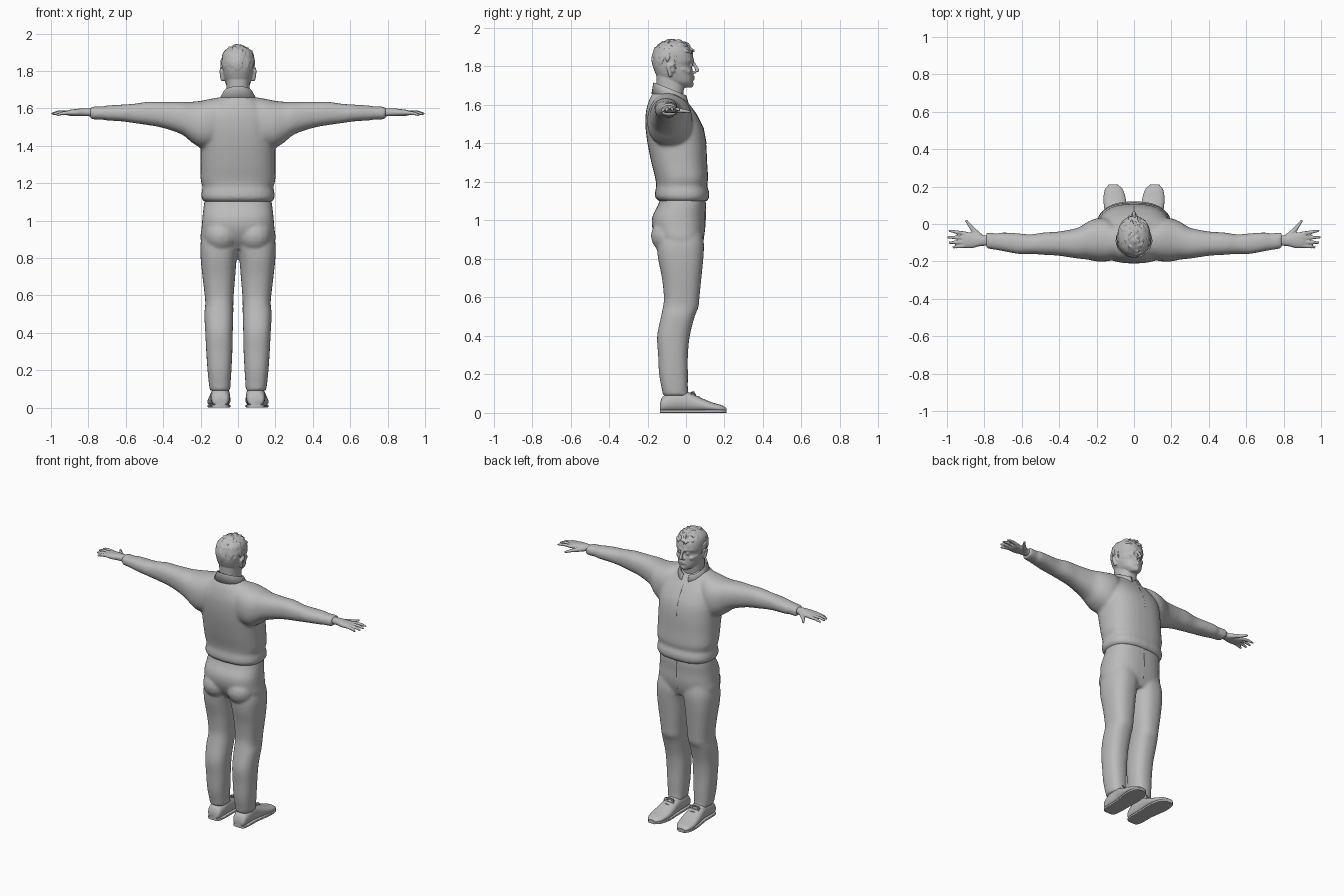
import bpy, bmesh, math, random
from mathutils import Vector, Matrix

random.seed(4)
if "Cube" in bpy.data.objects:
    bpy.data.objects.remove(bpy.data.objects["Cube"], do_unlink=True)

grey = bpy.data.materials.new("plain grey")
grey.use_nodes = True
tone = (0.5, 0.5, 0.5, 1)
grey.diffuse_color = tone
grey.node_tree.nodes["Principled BSDF"].inputs["Base Color"].default_value = tone

CM = 0.01
ORDER = {"x": (0, 1, 2), "y": (1, 0, 2), "z": (2, 0, 1)}


def spline(rows, steps=4):
    """Catmull-Rom interpolation between table rows."""
    out = []
    for i in range(len(rows) - 1):
        p0, p1 = rows[max(i - 1, 0)], rows[i]
        p2, p3 = rows[i + 1], rows[min(i + 2, len(rows) - 1)]
        for s in range(steps):
            t = s / steps
            out.append([b + t * ((c - a) / 2 + t * ((2 * a - 5 * b + 4 * c - d) / 2
                        + t * (3 * b - a - 3 * c + d) / 2))
                        for a, b, c, d in zip(p0, p1, p2, p3)])
    return out + [list(rows[-1])]


def skin(bm, loops):
    """Closed surface over rings of points given in centimetres."""
    rings = [[bm.verts.new(Vector(p) * CM) for p in loop] for loop in loops]
    for lo, hi in zip(rings, rings[1:]):
        for k in range(len(lo)):
            n = (k + 1) % len(lo)
            bm.faces.new((lo[k], lo[n], hi[n], hi[k]))
    bm.faces.new(rings[0])
    bm.faces.new(rings[-1])


def loft(bm, axis, rows, power=2.3, sides=32):
    """Skin through rounded sections (position, min, max, min, max)."""
    loops = []
    for t, a0, a1, b0, b1 in spline(rows):
        loop = []
        for k in range(sides):
            ang = math.tau * k / sides
            c, s = math.cos(ang), math.sin(ang)
            u = math.copysign(abs(c) ** (2 / power), c)
            v = math.copysign(abs(s) ** (2 / power), s)
            co = [0, 0, 0]
            vals = (t, (a0 + a1 + u * (a1 - a0)) / 2, (b0 + b1 + v * (b1 - b0)) / 2)
            for slot, val in zip(ORDER[axis], vals):
                co[slot] = val
            loop.append(co)
        loops.append(loop)
    skin(bm, loops)


def sym(rows):
    return [(z, -w, w, y0, y1) for z, w, y0, y1 in rows]


def ball(bm, p, r, stretch=(1, 1, 1)):
    m = Matrix.Translation(Vector(p) * CM) @ Matrix.Diagonal((*stretch, 1))
    bmesh.ops.create_uvsphere(bm, u_segments=16, v_segments=10, radius=r * CM, matrix=m)


def limb(bm, a, b, ra, rb, sides=8):
    """Tapered capsule between two points."""
    a, b = Vector(a), Vector(b)
    turn = (b - a).to_track_quat("Z", "Y")
    loops = []
    for end, r, tilts in ((a, ra, (-80, -40, 0)), (b, rb, (0, 40, 80))):
        for tilt in map(math.radians, tilts):
            w, h = r * math.cos(tilt), r * math.sin(tilt)
            loops.append([end + turn @ Vector((w * math.cos(math.tau * k / sides),
                                               w * math.sin(math.tau * k / sides), h))
                          for k in range(sides)])
    skin(bm, loops)


def chain(bm, pts, r):
    for a, b in zip(pts, pts[1:]):
        limb(bm, a, b, r, r)


def mirror(bm):
    dup = bmesh.ops.duplicate(bm, geom=bm.verts[:] + bm.edges[:] + bm.faces[:])
    for v in dup["geom"]:
        if isinstance(v, bmesh.types.BMVert):
            v.co.x = -v.co.x


def finish(name, bm, voxel=0, relax=4, thick=0):
    if not voxel:
        bmesh.ops.recalc_face_normals(bm, faces=bm.faces[:])
    me = bpy.data.meshes.new(name)
    bm.to_mesh(me)
    bm.free()
    me.materials.append(grey)
    me.shade_smooth()
    ob = bpy.data.objects.new(name, me)
    bpy.context.collection.objects.link(ob)
    if voxel:
        rem = ob.modifiers.new("fuse", "REMESH")
        rem.mode, rem.voxel_size, rem.use_smooth_shade = "VOXEL", voxel * CM, True
        sm = ob.modifiers.new("relax", "SMOOTH")
        sm.factor, sm.iterations = 0.5, relax
    else:
        me.set_sharp_from_angle(angle=math.radians(40))
    if thick:
        so = ob.modifiers.new("thickness", "SOLIDIFY")
        so.thickness, so.offset = thick * CM, 0


# Sweater: sleeves fused into the torso
bm = bmesh.new()
loft(bm, "x", [(4, -18, -1, 144, 166), (9, -19, 0, 140, 166), (15, -20, 3, 139, 165), (20, -20, 3, 139, 164),
               (25, -19, 1, 142, 163.5), (30, -18.5, -2, 146, 163.5), (40, -17, -4, 149.5, 163.5),
               (48, -16.5, -4.5, 151, 163.5), (55, -16, -5.5, 152, 162.5), (62, -16, -5, 153, 162),
               (70, -14.5, -4.5, 153.5, 161.5), (73, -14, -5, 154, 161), (79, -13, -4.5, 154, 161)])
mirror(bm)
loft(bm, "z", sym([(110, 18, -14, 11), (112, 19.5, -16, 12), (115, 19.5, -16, 12), (118, 19, -15.5, 11),
                   (122, 20, -16, 11.5), (130, 20, -18, 11), (140, 20, -20, 10.5), (148, 20, -21, 9),
                   (155, 19, -21, 5.5), (160, 15, -20, 2), (164, 11, -18.5, -1), (167, 7, -16.5, -3)]), 2.5)
finish("sweater", bm, 1, 5)

# Front placket seam
bm = bmesh.new()
chain(bm, [(0, 2.3, 159), (0, 5.3, 155), (0, 8.8, 148), (0, 10.3, 140)], 0.4)
finish("placket", bm)

# Folded shirt collar, open at the throat
bm = bmesh.new()
strip = []
for k in range(33):
    ang = math.radians(15 + 330 * k / 32)
    f, s = math.cos(ang), math.sin(ang)
    low = 4 * max(f, 0) ** 3
    top = (7.2 * s, -8 + 8 * f, 167.5 - 3.5 * f)
    fold = (7.8 * s, -8.2 + 8.6 * f, 168 - 3.5 * f)
    edge = (10 * s, -7.8 + 9.8 * f, 164 - 1.8 * f - low)
    strip.append([bm.verts.new(Vector(p) * CM) for p in (top, fold, edge)])
for a, b in zip(strip, strip[1:]):
    for i in range(2):
        bm.faces.new((a[i], b[i], b[i + 1], a[i + 1]))
finish("collar", bm, thick=0.7)

# Trousers: two legs, seat and waist
bm = bmesh.new()
loft(bm, "z", [(9, 4, 15, -12, 1.5), (12, 4, 15.5, -12.5, 1), (20, 3.5, 16.3, -14, 1), (30, 3, 17, -14.5, 1),
               (40, 2.8, 17.5, -15, 2), (50, 2.5, 18, -13, 4.5), (55, 2.5, 17.5, -12, 6.5),
               (60, 2.3, 17.8, -11.5, 7), (70, 1.5, 19, -12.5, 8), (80, 0.6, 20, -14.5, 9),
               (88, -1, 20, -15, 9.3), (96, -1, 18, -13, 8)], 2.4)
ball(bm, (9, -9.3, 92), 9)
mirror(bm)
loft(bm, "z", sym([(85, 17, -11, 7), (90, 20, -15, 9), (96, 19.5, -17.5, 10), (102, 19, -17.5, 10),
                   (108, 18.3, -14.5, 10.3), (113, 17.5, -13, 10)]), 2.5)
finish("trousers", bm, 1, 4)

# Fly seam
bm = bmesh.new()
chain(bm, [(0, 10.1, 109), (0, 9.8, 98), (0, 8.8, 90)], 0.4)
finish("fly_seam", bm)

# Shoes with soles and laces
shoe = [(-13.5, 6.5, 12.5, 1, 5), (-12, 5, 14, 0.5, 8.5), (-7, 4.3, 14.6, 0.5, 11), (-1, 4.3, 14.6, 0.5, 11.5),
        (4, 4.2, 15.3, 0.5, 9.5), (9, 4, 16, 0.5, 7.3), (14, 4.5, 16.3, 0.5, 5.3), (18.5, 6, 15.5, 0.5, 4),
        (21, 8.7, 13.5, 1, 2.5)]
bm = bmesh.new()
loft(bm, "y", shoe)
mirror(bm)
finish("shoes", bm)
bm = bmesh.new()
loft(bm, "y", [(y, a, b, 0, 1.6) for y, a, b, lo, hi in shoe], 7)
mirror(bm)
finish("soles", bm)
bm = bmesh.new()
for y, z in ((2.5, 10.3), (4.5, 9.4), (6.5, 8.4)):
    chain(bm, [(7, y, z - 0.8), (9.5, y + 0.3, z), (12.5, y, z - 0.8)], 0.35)
for side in (-1, 1):
    chain(bm, [(9.6, 2.5, 10.6), (9.6 + side * 3, 4, 11), (9.6 + side * 3.5, 5, 9.3), (9.6, 3, 10.5)], 0.3)
mirror(bm)
finish("laces", bm)

# Hands: palm, four fingers and a thumb
bm = bmesh.new()
loft(bm, "x", [(75, -11.5, -6, 155.6, 160), (82, -11.8, -6, 155.8, 160), (86, -12.8, -5, 155.8, 159.7),
               (90, -12.8, -4.2, 156, 159.2), (92, -12, -4.6, 156.6, 158.6)])
for y, mid, tip in ((-5.1, (95, -4.3, 157.9), (98.6, -3.6, 157.2)), (-7.4, (96, -7.2, 158), (99.3, -7.1, 157.2)),
                    (-9.6, (95.5, -9.8, 157.8), (98.6, -10, 157)), (-11.7, (94, -12, 157.3), (96.5, -12.4, 156.5))):
    limb(bm, (90, y, 157.7), mid, 1.15, 1)
    limb(bm, mid, tip, 1, 0.7)
limb(bm, (82, -7, 157.4), (86.5, -2.6, 157), 1.7, 1.3)
limb(bm, (86.5, -2.6, 157), (89.7, 1.8, 156.6), 1.2, 0.75)
mirror(bm)
finish("hands", bm, 0.5, 2)

# Head: neck, skull and jaw, ears and features
bm = bmesh.new()
for p, q, r in (((8.3, -8.2, 175.5), (9, -9.2, 180), 1.1), ((9, -9.2, 180), (8.9, -6.8, 181), 0.9),
                ((8.9, -6.8, 181), (8.2, -6.4, 177.5), 0.7)):
    limb(bm, p, q, r, r)
limb(bm, (1.6, 3.6, 183), (5.6, 1.4, 183.3), 0.9, 0.8)
limb(bm, (4.8, 1.3, 177.5), (6.4, -2, 178.5), 1.4, 1.4)
ball(bm, (3.2, 2.6, 180.6), 1)
ball(bm, (1.1, 4.6, 177), 0.8)
limb(bm, (0, 4, 173.6), (2, 3.3, 173.5), 0.65, 0.4)
limb(bm, (0, 4.1, 174.8), (2, 3.4, 174.4), 0.55, 0.35)
mirror(bm)
limb(bm, (0, 3.8, 182), (0, 6, 178), 0.8, 1.05)
ball(bm, (0, 2.2, 170.8), 1.9)
loft(bm, "z", sym([(158, 6.8, -15, -2), (165, 6.4, -15, -1.5), (170, 6.2, -15.3, -1), (176, 6.3, -15.5, -2)]))
loft(bm, "z", sym([(169, 2.5, -5, 2.6), (170, 4, -8, 3.3), (172, 6, -11, 3.6), (175, 7.2, -15, 3.7),
                   (178, 8, -16.5, 3.4), (180.5, 8.3, -17.3, 3), (183, 8.7, -17.5, 3.9), (187, 8.7, -17, 3.3),
                   (190, 7.8, -15.5, 1.6), (192.5, 5, -12, -1), (193.3, 2, -9, -4)]))
finish("head", bm, 0.5, 2)

# Hair: combed tufts over the scalp, swept up at the forehead
bm = bmesh.new()
for i in range(360):
    az, h = random.uniform(-math.pi, math.pi), random.uniform(-0.75, 1)
    n = Vector((math.sin(az) * math.sqrt(1 - h * h), math.cos(az) * math.sqrt(1 - h * h), h))
    if h < 0.42 and n.y > 0.05 or h < -0.2 and n.y > -0.35:
        continue
    p = Vector((n.x * 8.8, -7 + n.y * 10.3, 183.8 + h * 9.4))
    comb = Vector((random.uniform(-0.5, 0.5), 0.8, 0.1)) if h > 0.4 else Vector((0, -0.3, -1))
    comb = (comb - n * comb.dot(n)).normalized()
    lift = random.uniform(-0.2, 0.9 if h > 0.4 else 0.1) + max(0, n.y) * max(0, h) * random.uniform(1, 3)
    limb(bm, p - n * 0.5, p + comb * 2.4 + n * lift, 1.4, 0.5, 6)
for side in (-1, 1):
    limb(bm, (side * 8.1, -5.5, 185), (side * 8.1, -5.2, 179), 1, 0.5)
finish("hair", bm, 0.55, 1)
